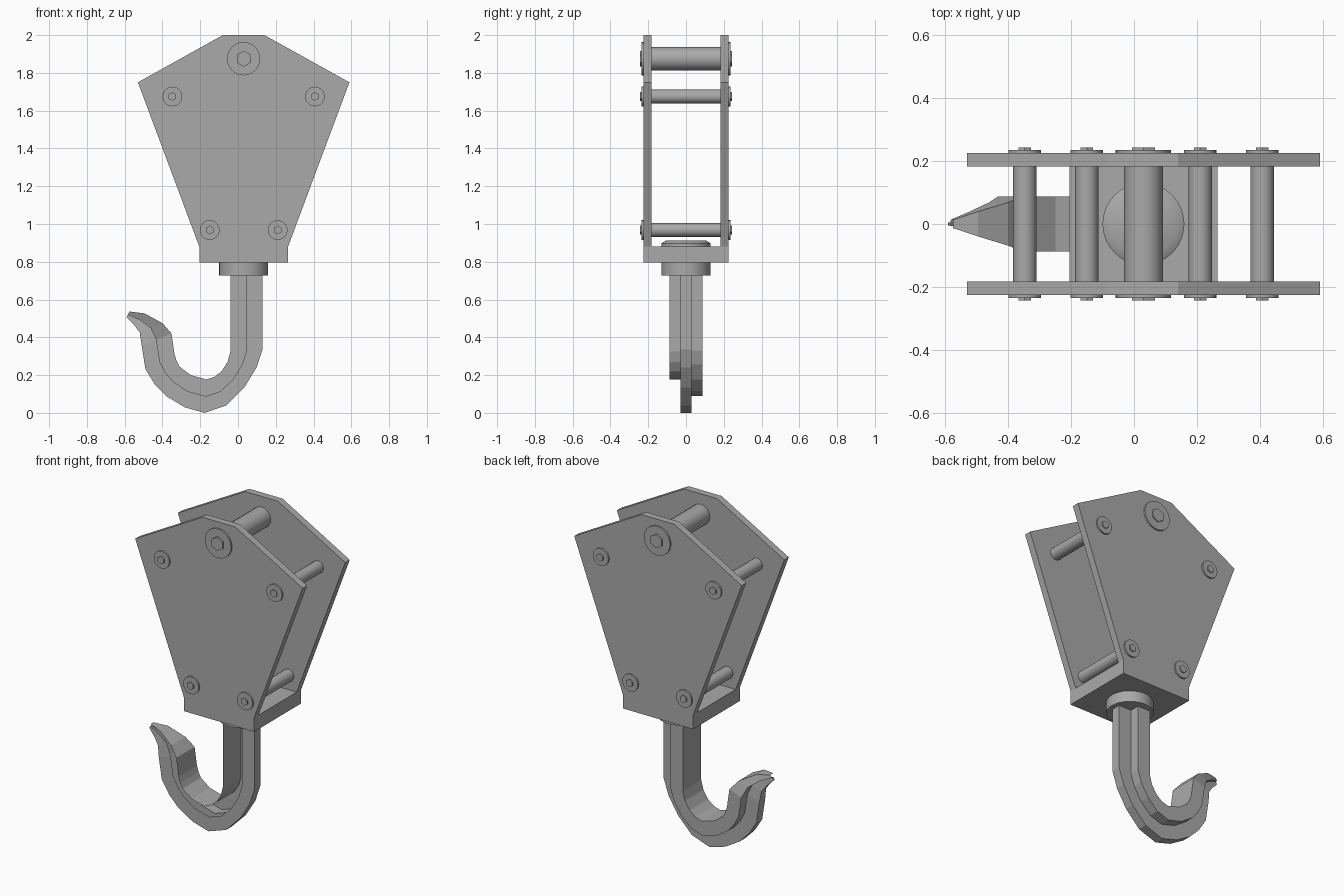
import bpy, bmesh, math
from mathutils import Matrix, Vector

if "Cube" in bpy.data.objects:
    bpy.data.objects.remove(bpy.data.objects["Cube"])

CX = 0.03  # centre line of the block and plates

steel = bpy.data.materials.new("grey_steel")
steel.diffuse_color = (0.4, 0.4, 0.4, 1)
steel.use_nodes = True
steel.node_tree.nodes["Principled BSDF"].inputs["Base Color"].default_value = steel.diffuse_color


def finish(name, bm, smooth=False):
    mesh = bpy.data.meshes.new(name)
    bm.to_mesh(mesh)
    bm.free()
    mesh.materials.append(steel)
    ob = bpy.data.objects.new(name, mesh)
    bpy.context.collection.objects.link(ob)
    if smooth:
        bpy.ops.object.select_all(action='DESELECT')
        ob.select_set(True)
        bpy.context.view_layer.objects.active = ob
        bpy.ops.object.shade_smooth_by_angle(angle=math.radians(35))
    return ob


def prism(name, outline, y0, y1):
    """Extrude an XZ outline along y."""
    bm = bmesh.new()
    face = bm.faces.new([bm.verts.new((x, y0, z)) for x, z in outline])
    ext = bmesh.ops.extrude_face_region(bm, geom=[face])
    verts = [g for g in ext["geom"] if isinstance(g, bmesh.types.BMVert)]
    bmesh.ops.translate(bm, verts=verts, vec=(0, y1 - y0, 0))
    bmesh.ops.recalc_face_normals(bm, faces=bm.faces)
    return finish(name, bm)


def add_cyl(bm, r1, r2, a, b, sides):
    """Cylinder or cone between two points."""
    a, b = Vector(a), Vector(b)
    d = b - a
    m = Matrix.Translation((a + b) / 2) @ d.to_track_quat('Z', 'Y').to_matrix().to_4x4()
    bmesh.ops.create_cone(bm, cap_ends=True, segments=sides, radius1=r1,
                          radius2=r2, depth=d.length, matrix=m)


# Side plates, mirrored front and back
half = [(0.11, 2.0), (0.56, 1.75), (0.235, 0.88)]
plate = [(CX + x, z) for x, z in half] + [(CX - x, z) for x, z in reversed(half)]
prism("front_plate", plate, -0.225, -0.182)
prism("back_plate", plate, 0.182, 0.225)

# Bottom block joining the plates
block = [(CX + sx * 0.235, z) for sx, z in ((-1, 0.795), (1, 0.795), (1, 0.88), (-1, 0.88))]
prism("bottom_block", block, -0.225, 0.225)

# Cross bolts: rod, washers and hex heads at both ends
bolts = [("main_pin", 0, 1.875, 0.062, 0.088, 0.042),
         ("upper_left_bolt", -0.377, 1.675, 0.037, 0.052, 0.023),
         ("upper_right_bolt", 0.377, 1.675, 0.037, 0.052, 0.023),
         ("lower_left_bolt", -0.18, 0.968, 0.037, 0.052, 0.023),
         ("lower_right_bolt", 0.18, 0.968, 0.037, 0.052, 0.023)]
for name, x, z, rod, washer, head in bolts:
    bm = bmesh.new()
    x += CX
    add_cyl(bm, rod, rod, (x, -0.185, z), (x, 0.185, z), 16)
    for s in (-1, 1):
        add_cyl(bm, washer, washer, (x, s * 0.22, z), (x, s * 0.235, z), 24)
        add_cyl(bm, head, head, (x, s * 0.23, z), (x, s * 0.243, z), 6)
    finish(name, bm, True)

# Swivel collar below the block and chamfered nut above it
bm = bmesh.new()
add_cyl(bm, 0.13, 0.13, (CX, 0, 0.728), (CX, 0, 0.80), 32)
finish("swivel_collar", bm, True)
bm = bmesh.new()
add_cyl(bm, 0.13, 0.13, (CX, 0, 0.875), (CX, 0, 0.898), 32)
add_cyl(bm, 0.13, 0.105, (CX, 0, 0.898), (CX, 0, 0.913), 32)
finish("swivel_nut", bm, True)

# Hook: T-shaped section swept along inner/outer curves
# each station: inner x, z, outer x, z, width factor
stations = [
    (-0.04, 0.74, 0.13, 0.74, 1), (-0.04, 0.325, 0.13, 0.336, 1),
    (-0.055, 0.27, 0.098, 0.24, 1), (-0.087, 0.22, 0.034, 0.135, 1),
    (-0.125, 0.19, -0.06, 0.04, 1), (-0.167, 0.177, -0.177, 0.0, 1),
    (-0.25, 0.20, -0.283, 0.03, 1), (-0.31, 0.245, -0.378, 0.087, 1),
    (-0.325, 0.275, -0.44, 0.15, 1), (-0.336, 0.31, -0.49, 0.23, 1),
    (-0.352, 0.42, -0.51, 0.357, 1), (-0.40, 0.475, -0.52, 0.425, 0.78),
    (-0.495, 0.527, -0.548, 0.463, 0.45), (-0.575, 0.537, -0.59, 0.505, 0.15)]
# section: (depth from inner to outer, y); the front flange is open underneath
section = [(0, -0.088), (0, 0.088), (0.5, 0.088), (0.5, 0.028),
           (1, 0.028), (1, -0.028), (0.5, -0.028)]
bm = bmesh.new()
rings = []
for xi, zi, xo, zo, w in stations:
    rings.append([bm.verts.new((xi + (xo - xi) * t, y * w, zi + (zo - zi) * t))
                  for t, y in section])
for r0, r1 in zip(rings, rings[1:]):
    for i in range(len(section) - 1):
        bm.faces.new((r0[i], r0[i + 1], r1[i + 1], r1[i]))
bm.normal_update()
# first face is the inner one of the shank and must look towards -x
bm.faces.ensure_lookup_table()
if bm.faces[0].normal.x > 0:
    bmesh.ops.reverse_faces(bm, faces=bm.faces)
finish("hook", bm)
